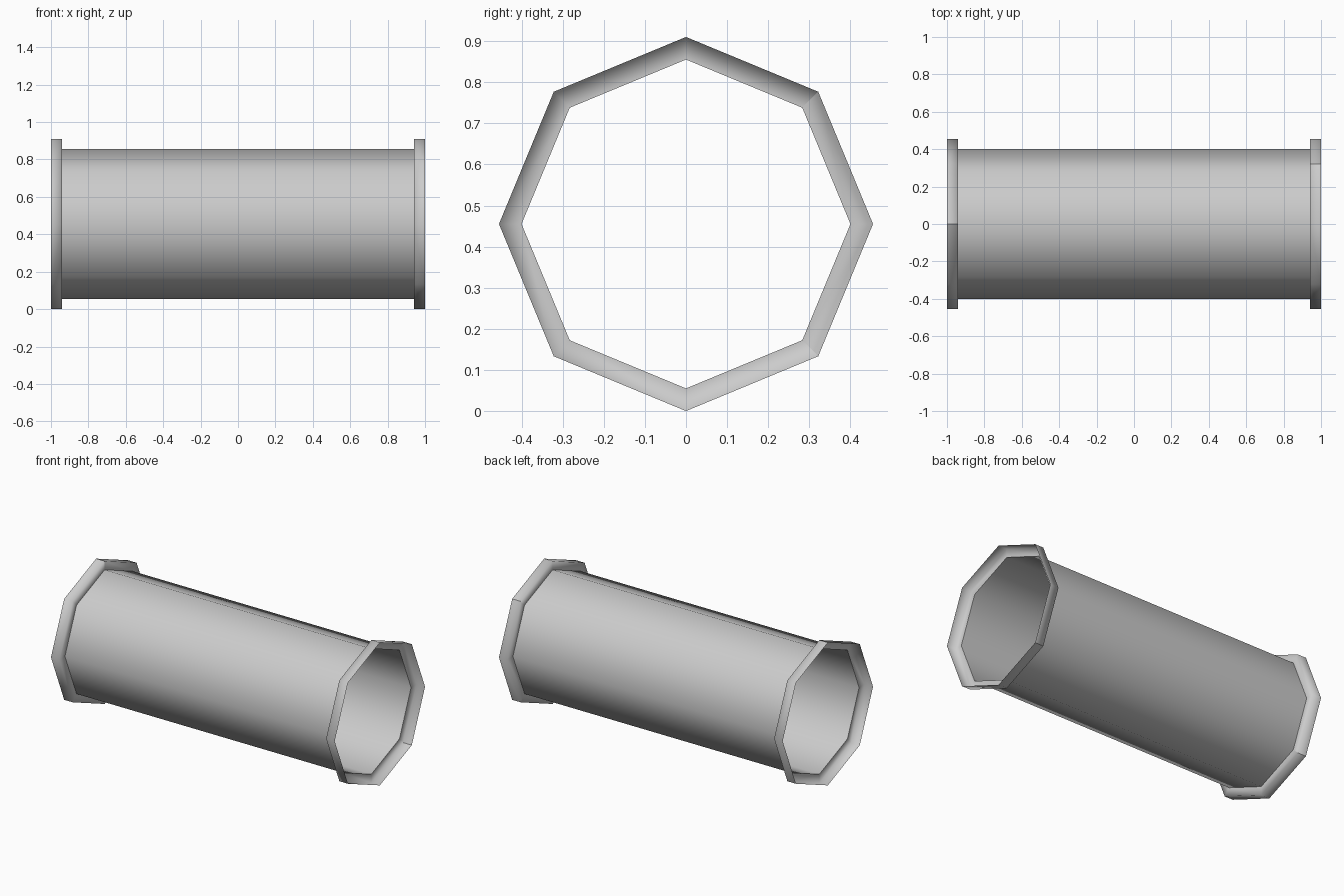
import bpy
import bmesh
from math import sin, cos, tau, radians

SIDES = 8
R_PIPE, R_COLLAR = 0.40, 0.455
X_STEP, X_END = 0.94, 1.0
Z_AXIS = R_COLLAR

if "Cube" in bpy.data.objects:
    bpy.data.objects.remove(bpy.data.objects["Cube"])

grey = bpy.data.materials.new("light_grey")
grey.use_nodes = True
grey.diffuse_color = (0.6, 0.6, 0.6, 1)
grey.node_tree.nodes["Principled BSDF"].inputs["Base Color"].default_value = (0.6, 0.6, 0.6, 1)


def lathe(name, profile, sharp_corners=()):
    """Sweep an (x, radius) profile around the pipe axis as an open shell.
    Corners are counted from +y towards the top."""
    bm = bmesh.new()
    rings = []
    for x, r in profile:
        rings.append([bm.verts.new((x, r * cos(tau * i / SIDES),
                                    Z_AXIS + r * sin(tau * i / SIDES)))
                      for i in range(SIDES)])
    for a, b in zip(rings, rings[1:]):
        for i in range(SIDES):
            j = (i + 1) % SIDES
            face = bm.faces.new((a[i], a[j], b[j], b[i]))
            face.smooth = True
    # Crisp edges where the profile turns, and at the chosen corners
    for edge in bm.edges:
        if len(edge.link_faces) == 2 and edge.calc_face_angle() > radians(60):
            edge.smooth = False
    for a, b in zip(rings, rings[1:]):
        for i in sharp_corners:
            bm.edges.get((a[i], b[i])).smooth = False
    # Outward normals along the shell
    for face in bm.faces:
        face.normal_update()
        c = face.calc_center_median()
        if abs(face.normal.x) < 0.5:
            flip = face.normal.y * c.y + face.normal.z * (c.z - Z_AXIS) < 0
        else:
            flip = face.normal.x * c.x > 0
        if flip:
            face.normal_flip()
    mesh = bpy.data.meshes.new(name)
    bm.to_mesh(mesh)
    bm.free()
    mesh.materials.append(grey)
    obj = bpy.data.objects.new(name, mesh)
    bpy.context.collection.objects.link(obj)
    return obj


# Open pipe body
lathe("pipe_body", [(-X_STEP, R_PIPE), (X_STEP, R_PIPE)])

# Stepped socket collar at each end, open outwards
for name, s, corners in (("left_collar", 1, (1, 7)), ("right_collar", -1, (2, 7))):
    lathe(name, [(s * X_STEP, R_PIPE), (s * X_STEP, R_COLLAR), (s * X_END, R_COLLAR)], corners)
